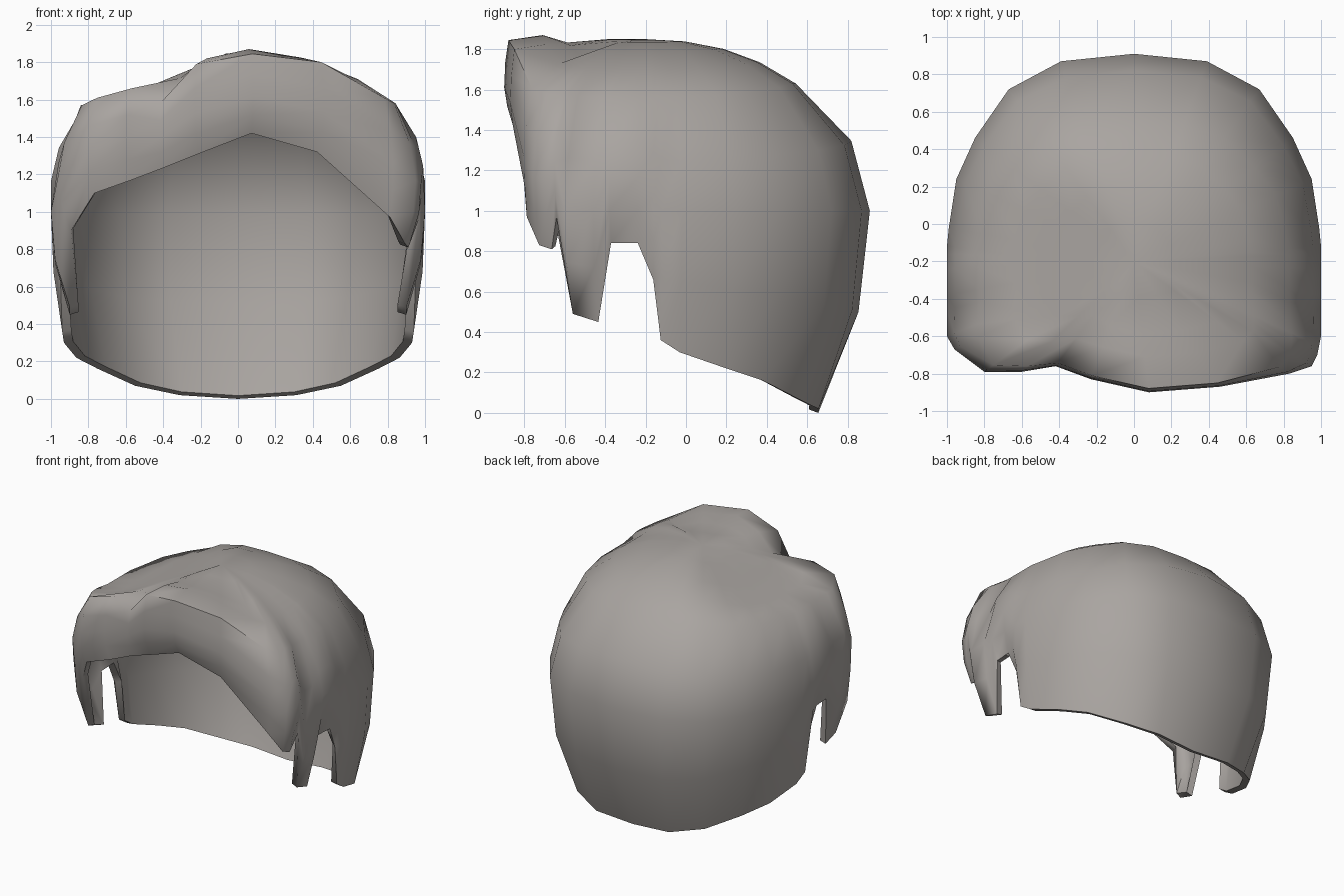
import bpy, bmesh
from mathutils import Vector

if "Cube" in bpy.data.objects:
    bpy.data.objects.remove(bpy.data.objects["Cube"])

CROWN = Vector((0, -0.2, 1.85))

# Column: widest x, y, shoulder scale, shoulder height, hem height, hem scale
SIDE = [  # back centre round to the side lock, used on both sides
    (0, .91, .67, 1.63, 0, .77), (.39, .87, .68, 1.63, .02, .80),
    (.67, .72, .72, 1.61, .07, .82), (.85, .46, .76, 1.59, .16, .88),
    (.95, .24, .80, 1.57, .22, .91), (.99, -.02, .82, 1.56, .30, .94),
    (1, -.12, .83, 1.56, .36, .94), (1, -.16, .83, 1.56, .66, .95),
    (1, -.24, .83, 1.56, .84, .96), (1, -.38, .83, 1.56, .84, .95),
    (1, -.46, .83, 1.56, .45, .90), (1, -.60, .84, 1.57, .49, .90)]
FRONT = [  # right fringe lock, swept fringe, parting, left fringe
    (.99, -.65, .85, 1.58, .97, .98), (.98, -.70, .86, 1.58, .81, .93),
    (.95, -.76, .88, 1.58, .83, .94), (.83, -.80, .94, 1.61, .97, .98),
    (.46, -.87, .97, 1.80, 1.32, .92), (.08, -.90, .97, 1.845, 1.42, .90),
    (-.23, -.83, .97, 1.79, 1.31, .92), (-.42, -.76, .97, 1.59, 1.235, .95),
    (-.60, -.79, .95, 1.66, 1.17, .95), (-.80, -.79, .94, 1.61, 1.10, .96),
    (-.96, -.67, .87, 1.57, .90, .93)]


def left_limit(x):
    """The crown falls away more on the left of the head."""
    return 1.855 - .42 * abs(x) ** 1.1 if x < 0 else 2


def column_points(x, y, s_sh, z_sh, z_hem, s_hem):
    """Points of one strand from near the crown down to the hem."""
    belly = max(1.0, z_hem + .45 * (z_sh - z_hem))
    drop = CROWN.z - z_sh
    sideways = abs(x) / Vector((x, y - CROWN.y)).length
    if y < -.78 and x > -.3:           # groove and roll of the swept fringe
        rows = [(.28 * s_sh, CROWN.z - .05 * drop),
                (.57 * s_sh, CROWN.z - .32 * drop - .015),
                (.75 * s_sh, max(z_sh + .025, CROWN.z - .5 * drop))]
    else:
        rows = [(f * s_sh, min(CROWN.z - d * drop, left_limit(x * f * s_sh)))
                for f, d in ((.26, .05), (.52, .22), (.76, .52))]
    rows += [(s_sh, z_sh),
             (.25 * s_sh + .75, belly + (.55 - .1 * sideways) * (z_sh - belly)),
             (1, belly),
             (1 - .22 * (1 - s_hem), (belly + z_hem) / 2),
             (s_hem, z_hem)]
    return [(x * s, CROWN.y + (y - CROWN.y) * s, z) for s, z in rows]


mirrored = [(-c[0],) + c[1:] for c in reversed(SIDE[1:])]
columns = [column_points(*c) for c in SIDE + FRONT + mirrored]

# Hair shell: a fan at the crown and quads down to the hem
bm = bmesh.new()
top = bm.verts.new(CROWN)
grid = [[bm.verts.new(p) for p in col] for col in columns]
for i, a in enumerate(grid):
    b = grid[(i + 1) % len(grid)]
    bm.faces.new((top, a[0], b[0]))
    for j in range(len(a) - 1):
        bm.faces.new((a[j], a[j + 1], b[j + 1], b[j]))
bmesh.ops.recalc_face_normals(bm, faces=bm.faces)
if sum(f.normal.dot(f.calc_center_median() - Vector((0, 0, .9))) for f in bm.faces) < 0:
    bmesh.ops.reverse_faces(bm, faces=bm.faces)
mesh = bpy.data.meshes.new("hair")
bm.to_mesh(mesh)
bm.free()
hair = bpy.data.objects.new("hair", mesh)
bpy.context.collection.objects.link(hair)

# Warm grey colour
grey = bpy.data.materials.new("warm grey")
grey.diffuse_color = (.40, .375, .355, 1)
grey.use_nodes = True
grey.node_tree.nodes["Principled BSDF"].inputs["Base Color"].default_value = grey.diffuse_color
mesh.materials.append(grey)

# Inner wall and hem
shell = hair.modifiers.new("thickness", 'SOLIDIFY')
shell.thickness = .05
shell.offset = -1

bpy.context.view_layer.objects.active = hair
hair.select_set(True)
bpy.ops.object.modifier_apply(modifier="thickness")
bpy.ops.object.shade_smooth_by_angle(angle=1.2)
